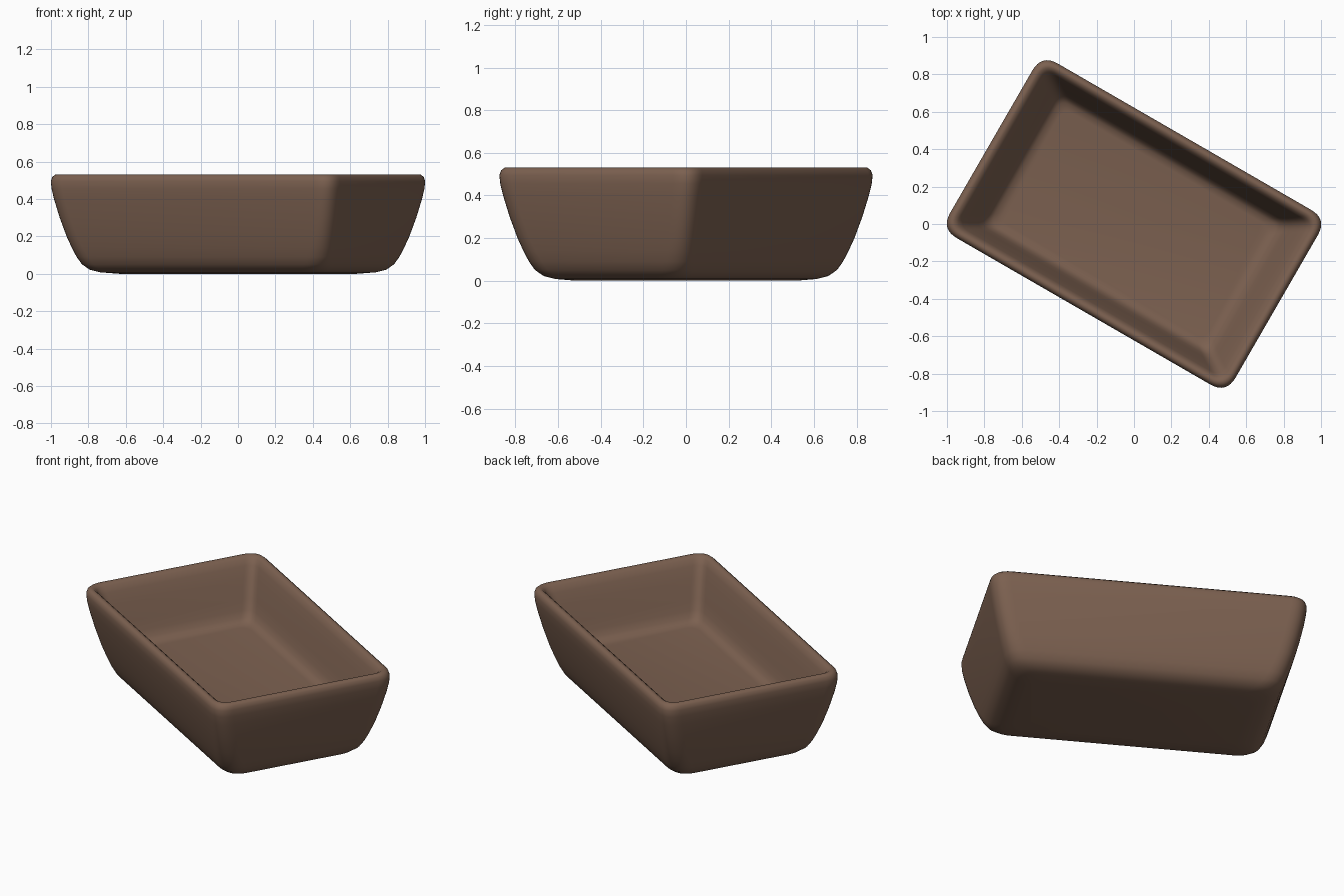
import bpy, bmesh, math

if "Cube" in bpy.data.objects:
    bpy.data.objects.remove(bpy.data.objects["Cube"])

A, B = 0.881, 0.539          # half length and half width of the rim
TILT = math.radians(-30)     # the tray is turned on its base
SEG = 8

# Profile from underside, up the outer wall, over the lip, down to the floor:
# (inset of long ends, inset of long sides, height, corner length)
profile = [
    (.27, .26, .0, .1), (.19, .19, .008, .11), (.15, .15, .022, .11),
    (.12, .12, .05, .11), (.098, .1, .09, .11), (.08, .082, .14, .105),
    (.061, .063, .2, .1), (.034, .036, .3, .1), (.012, .013, .4, .1),
    (.003, .003, .455, .1), (.0, .0, .495, .1), (.006, .006, .518, .1),
    (.02, .02, .53, .09), (.036, .034, .529, .08), (.055, .05, .517, .065),
    (.075, .063, .485, .06), (.105, .083, .42, .06), (.146, .109, .32, .06),
    (.168, .124, .265, .06), (.187, .139, .23, .06), (.21, .158, .21, .06),
    (.245, .19, .203, .06),
]


def ring(bm, da, db, z, r):
    """Rectangle loop with tight, softly blended corners."""
    verts = []
    c, s = math.cos(TILT), math.sin(TILT)
    for q, (sx, sy) in enumerate([(1, 1), (-1, 1), (-1, -1), (1, -1)]):
        for i in range(SEG + 1):
            t = i / SEG if q % 2 == 0 else 1 - i / SEG
            x = sx * (A - da - r * t * t)
            y = sy * (B - db - r * (1 - t) ** 2)
            verts.append(bm.verts.new((x * c - y * s, x * s + y * c, z)))
    return verts


# Tray: loft the rings, cap the underside and inner floor
bm = bmesh.new()
rings = [ring(bm, *p) for p in profile]
for lo, hi in zip(rings, rings[1:]):
    n = len(lo)
    for i in range(n):
        j = (i + 1) % n
        bm.faces.new((lo[i], lo[j], hi[j], hi[i]))
bm.faces.new(rings[0][::-1])
bm.faces.new(rings[-1])
for f in bm.faces:
    f.smooth = True
mesh = bpy.data.meshes.new("tray")
bm.to_mesh(mesh)
bm.free()
tray = bpy.data.objects.new("tray", mesh)
bpy.context.collection.objects.link(tray)

# Brown clay colour
clay = bpy.data.materials.new("brown_clay")
clay.diffuse_color = (0.2, 0.118, 0.08, 1)
clay.use_nodes = True
clay.node_tree.nodes["Principled BSDF"].inputs["Base Color"].default_value = clay.diffuse_color
mesh.materials.append(clay)
